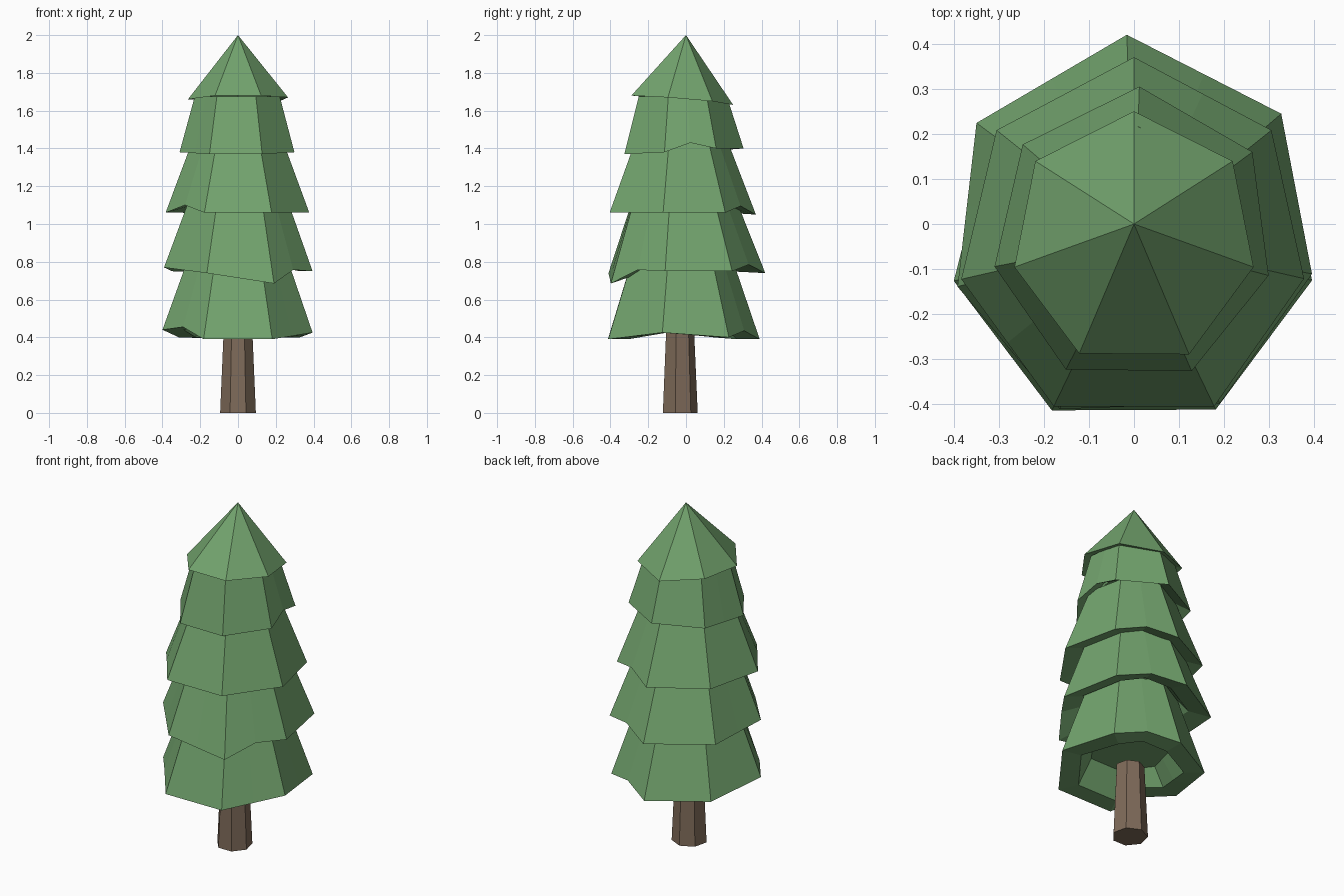
import bpy, bmesh, math

if "Cube" in bpy.data.objects:
    bpy.data.objects.remove(bpy.data.objects["Cube"])

N = 7
CY = -0.035  # axis of trunk and lower branches


def material(name, rgb):
    m = bpy.data.materials.new(name)
    m.diffuse_color = (*rgb, 1)
    m.use_nodes = True
    m.node_tree.nodes["Principled BSDF"].inputs["Base Color"].default_value = m.diffuse_color
    return m


GREEN = material("needles", (0.17, 0.37, 0.155))
BROWN = material("bark", (0.21, 0.145, 0.10))


def polar(r, k, z, turn=0):
    a = math.radians(90 + turn) - k * math.tau / N
    return (r * math.cos(a), CY + r * math.sin(a), z)


def with_mids(ring):
    out = []
    for k, p in enumerate(ring):
        q = ring[(k + 1) % len(ring)]
        out += [p, tuple((a + b) / 2 for a, b in zip(p, q))]
    return out


def loft(name, rings, mat):
    """Skin closed rings into a solid, capping both ends (a 1-point ring is a tip)."""
    bm = bmesh.new()
    vs = [[bm.verts.new(p) for p in ring] for ring in rings]
    for a, b in zip(vs, vs[1:]):
        n = len(a)
        for i in range(n):
            j = (i + 1) % n
            if len(b) == 1:
                bm.faces.new((a[i], a[j], b[0]))
            else:
                bm.faces.new((a[i], a[j], b[j], b[i]))
    for ring in (vs[0], vs[-1]):
        if len(ring) > 2:
            bm.faces.new(ring)
    bmesh.ops.recalc_face_normals(bm, faces=bm.faces)
    me = bpy.data.meshes.new(name)
    bm.to_mesh(me)
    bm.free()
    me.materials.append(mat)
    bpy.context.collection.objects.link(bpy.data.objects.new(name, me))


def tier(name, radii, heights, top_z, taper, rise, notches=(), turn=0, tip=None):
    """One skirt of branches: outer slope, ragged rim, hollow underside."""
    rim = with_mids([polar(r, k, z, turn) for k, (r, z) in enumerate(zip(radii, heights))])
    if tip:
        top = [tip]
    else:
        top = with_mids([polar(r * taper, k, top_z, turn) for k, r in enumerate(radii)])
    # notches raise the middle of some rim edges
    for k in notches:
        x, y, z = rim[2 * k + 1]
        rim[2 * k + 1] = (x, y, z + 0.04)
    # underside ring follows the rim, then a shallow cavity
    inner = [(x * 0.72, CY + (y - CY) * 0.72, z + rise) for x, y, z in rim]
    depth = sum(heights) / N + 0.13
    cavity = [(x * 0.54, CY + (y - CY) * 0.54, depth) for x, y, z in rim]
    loft(name, [cavity, inner, rim, top], GREEN)


# Trunk
loft("trunk", [[polar(r, k, z) for k in range(N)] for r, z in ((0.097, 0), (0.078, 0.43))], BROWN)

# Branch tiers, rim points listed clockwise from the back
tier("branches_1", (.425, .42, .405, .418, .42, .41, .40),
     (.39, .40, .425, .39, .39, .44, .40), 0.84, 0.64, 0.0, (0, 4))
tier("branches_2", (.455, .43, .402, .41, .41, .405, .435),
     (.74, .75, .75, .685, .74, .77, .75), 1.14, 0.65, 0.035, (0, 2), turn=2)
tier("branches_3", (.405, .39, .387, .41, .41, .393, .39),
     (1.05, 1.06, 1.06, 1.06, 1.06, 1.06, 1.06), 1.45, 0.62, 0.03, (0, 4))
tier("branches_4", (.34, .327, .309, .318, .325, .315, .325),
     (1.40, 1.40, 1.38, 1.37, 1.37, 1.38, 1.39), 1.675, 0.74, 0.05, (1,), turn=-2)
tier("branches_5", (.285, .28, .272, .282, .28, .272, .28),
     (1.63, 1.65, 1.67, 1.68, 1.68, 1.66, 1.66), 2.0, 0, 0.02, tip=(0, 0, 2.0))
